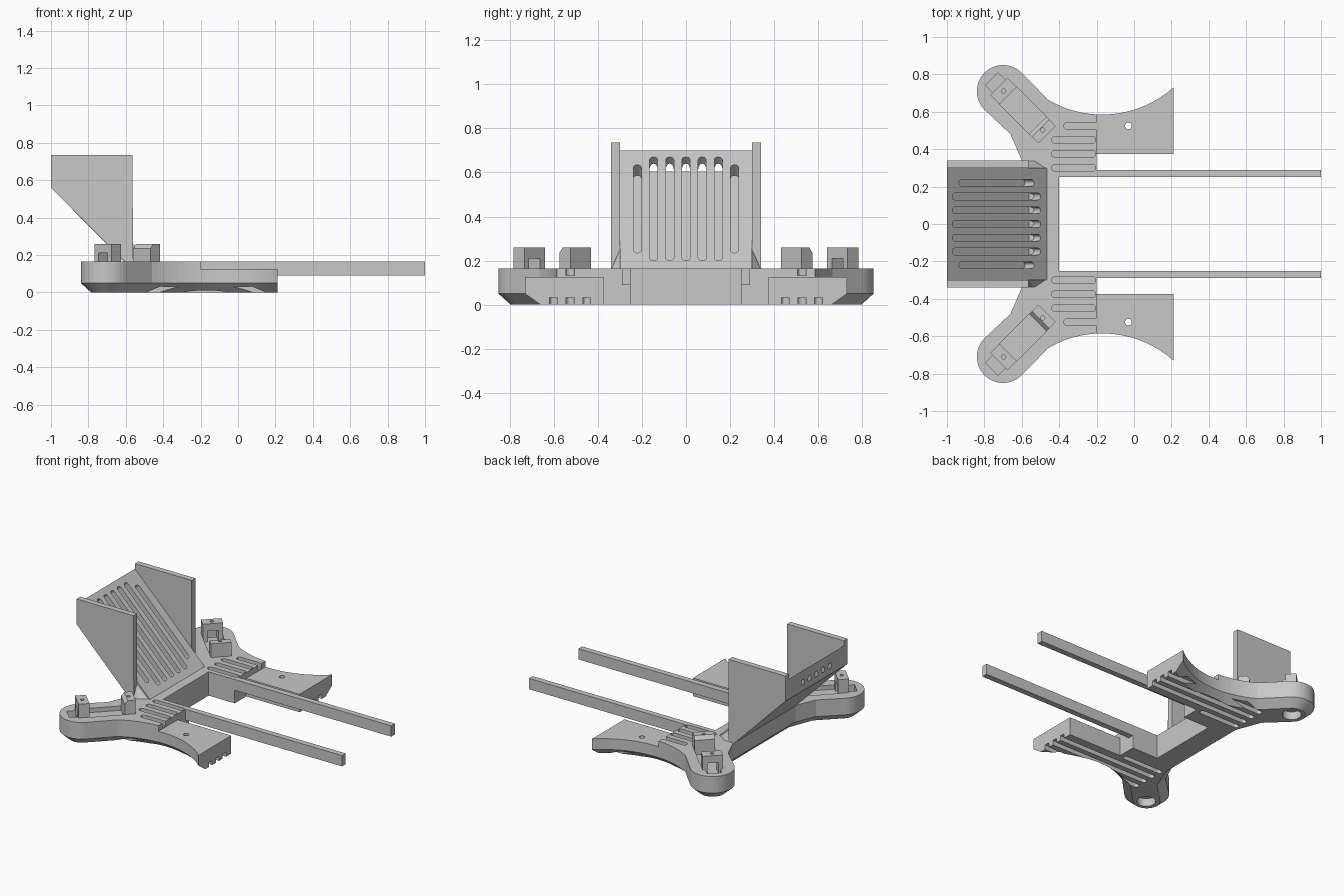
import bpy, bmesh
from math import cos, sin, pi, sqrt, radians
from mathutils import Matrix

cube = bpy.data.objects.get("Cube")
if cube:
    bpy.data.objects.remove(cube, do_unlink=True)

grey = bpy.data.materials.new("plain grey")
grey.use_nodes = True
COLOR = (0.58, 0.58, 0.58, 1)
grey.diffuse_color = COLOR
grey.node_tree.nodes["Principled BSDF"].inputs["Base Color"].default_value = COLOR


def finish(name, bm, matrix=Matrix()):
    bmesh.ops.recalc_face_normals(bm, faces=bm.faces)
    if bm.calc_volume(signed=True) < 0:
        bmesh.ops.reverse_faces(bm, faces=bm.faces)
    bm.transform(matrix)
    mesh = bpy.data.meshes.new(name)
    bm.to_mesh(mesh)
    bm.free()
    mesh.materials.append(grey)
    obj = bpy.data.objects.new(name, mesh)
    bpy.context.collection.objects.link(obj)
    return obj


def loft(name, rings, matrix=Matrix()):
    """Closed solid through rings of equal point count."""
    bm = bmesh.new()
    loops = [[bm.verts.new(p) for p in ring] for ring in rings]
    n = len(loops[0])
    for a, b in zip(loops, loops[1:]):
        for i in range(n):
            j = (i + 1) % n
            bm.faces.new((a[i], a[j], b[j], b[i]))
    bm.faces.new(loops[0][::-1])
    bm.faces.new(loops[-1])
    return finish(name, bm, matrix)


def prism(name, pts, z0, z1, matrix=Matrix()):
    return loft(name, [[(x, y, z) for x, y in pts] for z in (z0, z1)], matrix)


def box(name, x0, x1, y0, y1, z0, z1, matrix=Matrix()):
    return prism(name, [(x0, y0), (x1, y0), (x1, y1), (x0, y1)], z0, z1, matrix)


def side_profile(name, pts, y0, y1):
    return loft(name, [[(x, y, z) for x, z in pts] for y in (y0, y1)])


def arc(cx, cy, r, a0, a1, n):
    return [(cx + r * cos(radians(a0 + (a1 - a0) * i / n)),
             cy + r * sin(radians(a0 + (a1 - a0) * i / n))) for i in range(n + 1)]


def slot(x0, x1, r, z0, z1, matrix=Matrix()):
    pts = arc(x1 - r, 0, r, -90, 90, 8) + arc(x0 + r, 0, r, 90, 270, 8)
    return prism("slot_cutter", pts, z0, z1, matrix)


def cut(target, cutter):
    mod = target.modifiers.new("cut", "BOOLEAN")
    mod.operation, mod.solver, mod.object = "DIFFERENCE", "EXACT", cutter
    bpy.context.view_layer.objects.active = target
    bpy.ops.object.modifier_apply(modifier=mod.name)
    bpy.data.objects.remove(cutter, do_unlink=True)


def outline(inset, scoop_start, rear, z):
    """Frame outline: front notch, scooped wing, rounded arm tip, rear waist."""
    half = [(-0.40, 0.25), (-0.20, 0.25), (-0.20, 0.375), (0.21, 0.375)]
    half += arc(-0.17, 1.155, 0.57 + inset, scoop_start, -120.5, 24)
    half += arc(-0.70, 0.71, 0.14 - inset, 45, 225, 24) + rear
    return [(x, y, z) for x, y in half] + [(x, -y, z) for x, y in reversed(half)]


# Frame plate with a chamfered lower outer edge
waist = [(-0.66, 0.48), (-0.60, 0.34)]
plate = loft("frame_plate", [outline(0.055, -52.55, [(-0.615, 0.51), (-0.55, 0.34)], 0),
                             outline(0, -48.2, waist, 0.05),
                             outline(0, -48.2, waist, 0.165)])

# Ramp slab between the two side walls
ramp = side_profile("sloped_panel", [(-1, 0.70), (-0.465, 0.165), (-0.465, 0.12),
                                     (-0.56, 0.12), (-1, 0.56)], -0.30, 0.30)
tilt = Matrix.Rotation(pi / 4, 4, "Y")
for i in range(-3, 4):
    x0, x1 = (-0.935, -0.535) if abs(i) == 3 else (-0.97, -0.50)
    half = (x1 - x0) * sqrt(2) / 2
    mid = (x0 + x1) / 2
    place = Matrix.Translation((mid, i * 0.0735, -mid - 0.30)) @ tilt
    cut(ramp, slot(-half, half, 0.018, -0.068, 0.05, place))

wall = [(-1, 0.735), (-0.565, 0.735), (-0.565, 0.12), (-0.56, 0.12), (-1, 0.56)]

for s, side in ((1, "left"), (-1, "right")):
    # Lowered wing and its screw hole
    cut(plate, box("wing_cutter", -0.20, 0.5, s * 0.30, s * 1.0, 0.125, 0.4))
    cut(plate, prism("hole_cutter", arc(-0.03, s * 0.525, 0.018, 0, 345, 23), -0.1, 0.3))

    # Vent slots on the top, long grooves underneath
    for i in range(4):
        y = s * (0.30 + i * 0.075)
        x0, x1 = (-0.375, -0.1) if i == 3 else (-0.44, -0.205)
        cut(plate, slot(x0, x1, 0.019, 0.132, 0.3, Matrix.Translation((0, y, 0))))
        y = s * (0.375 + i * 0.075)
        x1 = -0.23 if i == 0 else 0.4
        cut(plate, slot(-0.54, x1, 0.018, -0.1, 0.032, Matrix.Translation((0, y, 0))))

    # Arm frame: local x runs outward along the arm, origin at the outer post
    arm = Matrix.Translation((-0.697, s * 0.711, 0)) @ Matrix.Rotation(s * 3 * pi / 4, 4, "Z")
    cut(plate, box("recess_cutter", -0.26, 0.035, -0.065, 0.065, 0.135, 0.3, arm))
    cut(plate, box("pocket_cutter", 0.03, 0.09, -0.047, 0.047, 0.07, 0.3, arm))
    cut(plate, prism("socket_cutter", arc(0, 0, 0.06, 0, 345, 23), -0.1, 0.055, arm))

    # Outer arched post and inner solid post with a sloped top edge
    outer_post = box(side + "_outer_post", -0.035, 0.035, -0.065, 0.065, 0.125, 0.26, arm)
    cut(outer_post, box("arch_cutter", -0.1, 0.1, -0.035, 0.035, 0.13, 0.21, arm))
    cut(outer_post, prism("pin_cutter", arc(0, 0, 0.012, 0, 330, 11), 0.23, 0.3, arm))
    stand = arm @ Matrix.Translation((-0.295, 0, 0)) @ Matrix.Rotation(pi / 2, 4, "X")
    inner_post = prism(side + "_inner_post", [(-0.035, 0.125), (0.035, 0.125), (0.035, 0.235),
                                              (0.015, 0.26), (-0.035, 0.26)],
                       -0.065, 0.065, stand)
    cut(inner_post, prism("pin_cutter", arc(-0.295, 0, 0.012, 0, 330, 11), 0.23, 0.3, arm))

    # Side wall, its corner gusset and the long rail
    side_profile(side + "_side_wall", wall, s * 0.30, s * 0.34)
    bm = bmesh.new()
    for p in ((-0.57, 0.30, 0.25), (-0.57, 0.34, 0.16), (-0.53, 0.34, 0.16),
              (-0.47, 0.30, 0.16), (-0.57, 0.30, 0.16)):
        bm.verts.new((p[0], s * p[1], p[2]))
    bmesh.ops.convex_hull(bm, input=bm.verts)
    finish(side + "_gusset", bm)
    box(side + "_rail", -0.21, 1, s * 0.25, s * 0.29, 0.09, 0.165)
